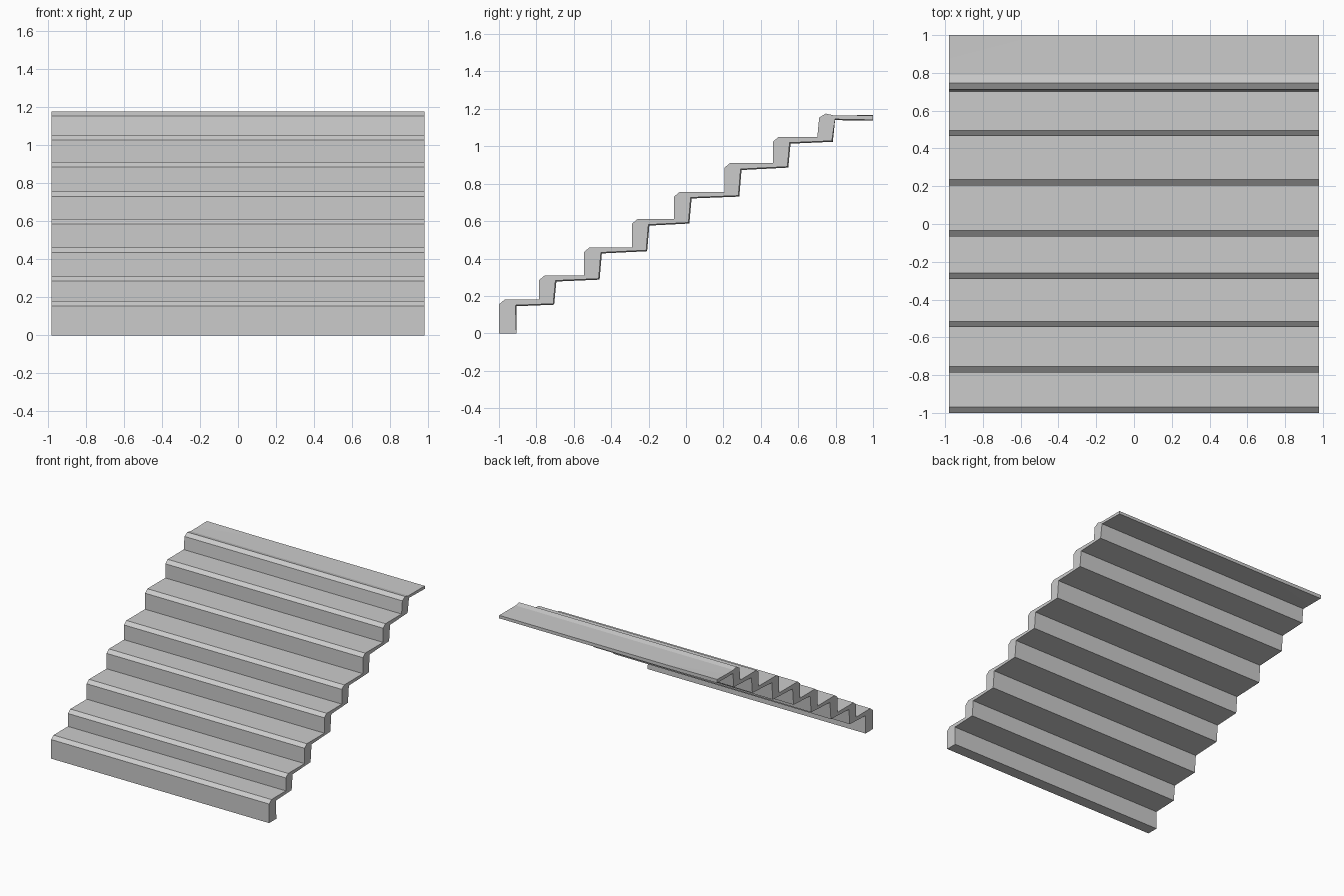
import bpy, bmesh
from mathutils import Vector

cube = bpy.data.objects.get("Cube")
if cube:
    bpy.data.objects.remove(cube, do_unlink=True)

HALF = 0.98

# One plain grey for the whole flight
grey = bpy.data.materials.new("plain grey")
grey.use_nodes = True
colour = (0.6, 0.6, 0.6, 1)
grey.diffuse_color = colour
grey.node_tree.nodes["Principled BSDF"].inputs["Base Color"].default_value = colour

# Upper outline: riser position and tread height, with a bevelled nosing
steps = [(-1, .18), (-.785, .31), (-.545, .46), (-.29, .61),
         (-.065, .755), (.205, .91), (.465, 1.05)]
upper = []
base = 0
for y, z in steps:
    upper += [(y, base), (y, z - .025), (y + .03, z)]
    base = z
upper += [(.702, base), (.712, 1.153), (.747, 1.175), (.79, 1.165), (1, 1.165)]

# Underside: back of each riser, and height before and after it
backs = [(-.705, .153, .277), (-.462, .287, .427), (-.208, .439, .576),
         (.018, .587, .721), (.285, .731, .873), (.547, .886, 1.014),
         (.785, 1.024, 1.14)]
under = [(-.907, 0), (-.907, .145)]
for y, low, high in backs:
    under += [(y, low), (y + .012, high)]
under.append((1, 1.136))

# Loft the profile across the width; the underside is slightly thicker at one end
bm = bmesh.new()


def end_profile(x, lift):
    points = [(y, z) for y, z in upper]
    points += [(y - lift if 0 < z < 1.13 else y, z + lift if z else z)
               for y, z in reversed(under)]
    return [bm.verts.new((x, y, z)) for y, z in points]


left = end_profile(HALF, .005)
right = end_profile(-HALF, 0)
for i in range(len(left)):
    j = (i + 1) % len(left)
    bm.faces.new((left[i], left[j], right[j], right[i]))
bm.faces.new(left)
bm.faces.new(right)

# Faint diagonal crease at the back corner of the top landing
landing = [f for f in bm.faces if f.calc_center_median().y > .85]
edges = {e for f in landing for e in f.edges}
verts = {v for f in landing for v in f.verts}
bmesh.ops.bisect_plane(bm, geom=landing + list(edges) + list(verts), dist=1e-5,
                       plane_co=Vector((-HALF, .875, 1)),
                       plane_no=Vector((-.125, .48, 0)))
for v in bm.verts:
    if v.co.x < -.97 and v.co.y > .99:
        v.co.z += .003
bmesh.ops.recalc_face_normals(bm, faces=bm.faces)

mesh = bpy.data.meshes.new("stair_flight")
bm.to_mesh(mesh)
bm.free()
mesh.materials.append(grey)
stairs = bpy.data.objects.new("stair_flight", mesh)
bpy.context.collection.objects.link(stairs)
